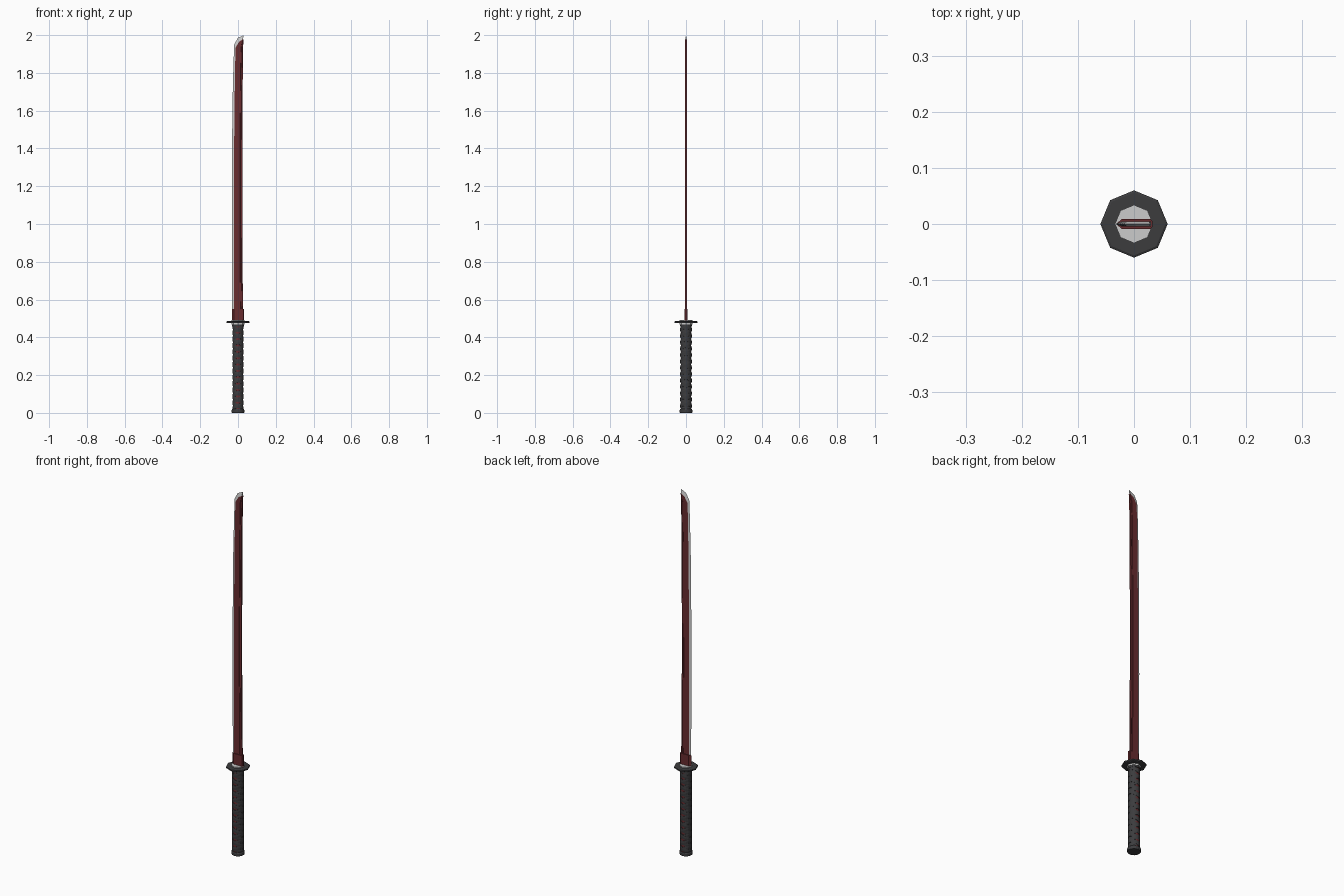
import bpy, math

if "Cube" in bpy.data.objects:
    bpy.data.objects.remove(bpy.data.objects["Cube"])

def material(name, rgb):
    m = bpy.data.materials.new(name)
    m.diffuse_color = (*rgb, 1)
    m.use_nodes = True
    m.node_tree.nodes["Principled BSDF"].inputs["Base Color"].default_value = m.diffuse_color
    return m

RED = material("dark_red", (0.14, 0.025, 0.028))
DARK = material("charcoal", (0.045, 0.045, 0.048))
STEEL = material("pale_steel", (0.6, 0.6, 0.6))

def build(name, verts, faces, mats, pick=None):
    me = bpy.data.meshes.new(name)
    me.from_pydata(verts, [], faces)
    for m in mats:
        me.materials.append(m)
    if pick:
        for p in me.polygons:
            p.material_index = pick(p)
    ob = bpy.data.objects.new(name, me)
    bpy.context.collection.objects.link(ob)
    return ob

def loft(name, rings, mats, pick=None):
    n = len(rings[0])
    verts = [v for r in rings for v in r]
    faces = [(i*n + j, i*n + (j+1) % n, (i+1)*n + (j+1) % n, (i+1)*n + j)
             for i in range(len(rings) - 1) for j in range(n)]
    faces += [tuple(reversed(range(n))), tuple(range(len(verts) - n, len(verts)))]
    return build(name, verts, faces, mats, pick)

def turned(name, sides, profile, mats, pick=None):
    rings = [[(r*math.cos(2*math.pi*k/sides), r*math.sin(2*math.pi*k/sides), z)
              for k in range(sides)] for r, z in profile]
    return loft(name, rings, mats, pick)

# Grip: core with red panels front and back, end cap, top collar
turned("grip_core", 16, [(0.0275, 0.01), (0.0275, 0.465)], [DARK, RED],
       lambda p: int(abs(p.normal.y) > 0.6))
turned("pommel_cap", 16, [(0.032, 0), (0.034, 0.003), (0.034, 0.015), (0.031, 0.02)], [DARK])
turned("grip_collar", 16, [(0.031, 0.457), (0.031, 0.47)], [DARK])

# Guard: octagonal plate with smaller pale washer through it
turned("guard", 8, [(0.056, 0.475), (0.06, 0.477), (0.06, 0.484), (0.056, 0.486)], [DARK])
turned("guard_washer", 8, [(0.034, 0.467), (0.034, 0.491)], [STEEL])

# Grip wrap: crossing cloth bands on the front and back
count, z0, z1, steps = 13, 0.02, 0.458, 10
pitch = (z1 - z0) / count
width = pitch * 0.62
verts, faces = [], []
for side in (-1, 1):
    for k in range(count):
        for lean in (-1, 1):
            base = len(verts)
            over = 0.0015 if lean * (-1)**k > 0 else 0
            for s in range(steps + 1):
                t = 2*s/steps - 1
                a = math.pi/2 * (1 - t)
                zc = z0 + (k + 0.5 + lean*t/2) * pitch
                ro = 0.0295 + over*(1 - abs(t))
                for r, h in ((0.026, -1), (ro - 0.0008, -1), (ro, 0), (ro - 0.0008, 1), (0.026, 1)):
                    z = min(max(zc + h*width/2, z0 - 0.003), z1 + 0.002)
                    verts.append((r*math.cos(a), side*r*math.sin(a), z))
            for s in range(steps):
                for j in range(4):
                    q = base + s*5 + j
                    f = (q, q+1, q+6, q+5)
                    faces.append(f if side < 0 else f[::-1])
build("grip_wrap", verts, faces, [DARK])

# Blade collar
sec = [(-0.032, 0), (-0.022, -0.0085), (0.029, -0.0085), (0.033, -0.005),
       (0.033, 0.005), (0.029, 0.0085), (-0.022, 0.0085)]
loft("blade_collar", [[(x, y, z) for x, y in sec] for z in (0.486, 0.55)], [RED])

# Blade: each station gives edge, bevel and spine points as (x, z)
stations = [
    ((-0.031, 0.50), (-0.022, 0.50), (0.027, 0.50)),
    ((-0.032, 0.70), (-0.022, 0.70), (0.025, 0.70)),
    ((-0.033, 1.00), (-0.022, 1.00), (0.023, 1.00)),
    ((-0.032, 1.35), (-0.021, 1.35), (0.023, 1.35)),
    ((-0.029, 1.65), (-0.018, 1.65), (0.024, 1.65)),
    ((-0.024, 1.85), (-0.015, 1.85), (0.026, 1.85)),
    ((-0.020, 1.95), (-0.012, 1.935), (0.027, 1.935)),
    ((-0.001, 1.985), (0.006, 1.965), (0.0285, 1.965)),
    ((0.030, 2.0), (0.026, 1.978), (0.030, 1.978))]
# Half section from bevel to spine with a shallow groove near the spine
half = [(0, 0.0045), (0.72, 0.0045), (0.76, 0.003), (0.88, 0.003), (0.92, 0.0045), (1, 0.004)]
rings = []
for e, b, s in stations:
    pts = [(b[0] + (s[0]-b[0])*f, y, b[1] + (s[1]-b[1])*f) for f, y in half]
    rings.append([(e[0], 0, e[1])] + [(x, -y, z) for x, y, z in pts]
                 + [(x, y, z) for x, y, z in reversed(pts)])
n = len(rings[0])
wall = (len(rings) - 1) * n
loft("blade", rings, [RED, STEEL],
     lambda p: int(p.index >= wall + 1 or p.index < wall and p.index % n in (0, n - 1)))
